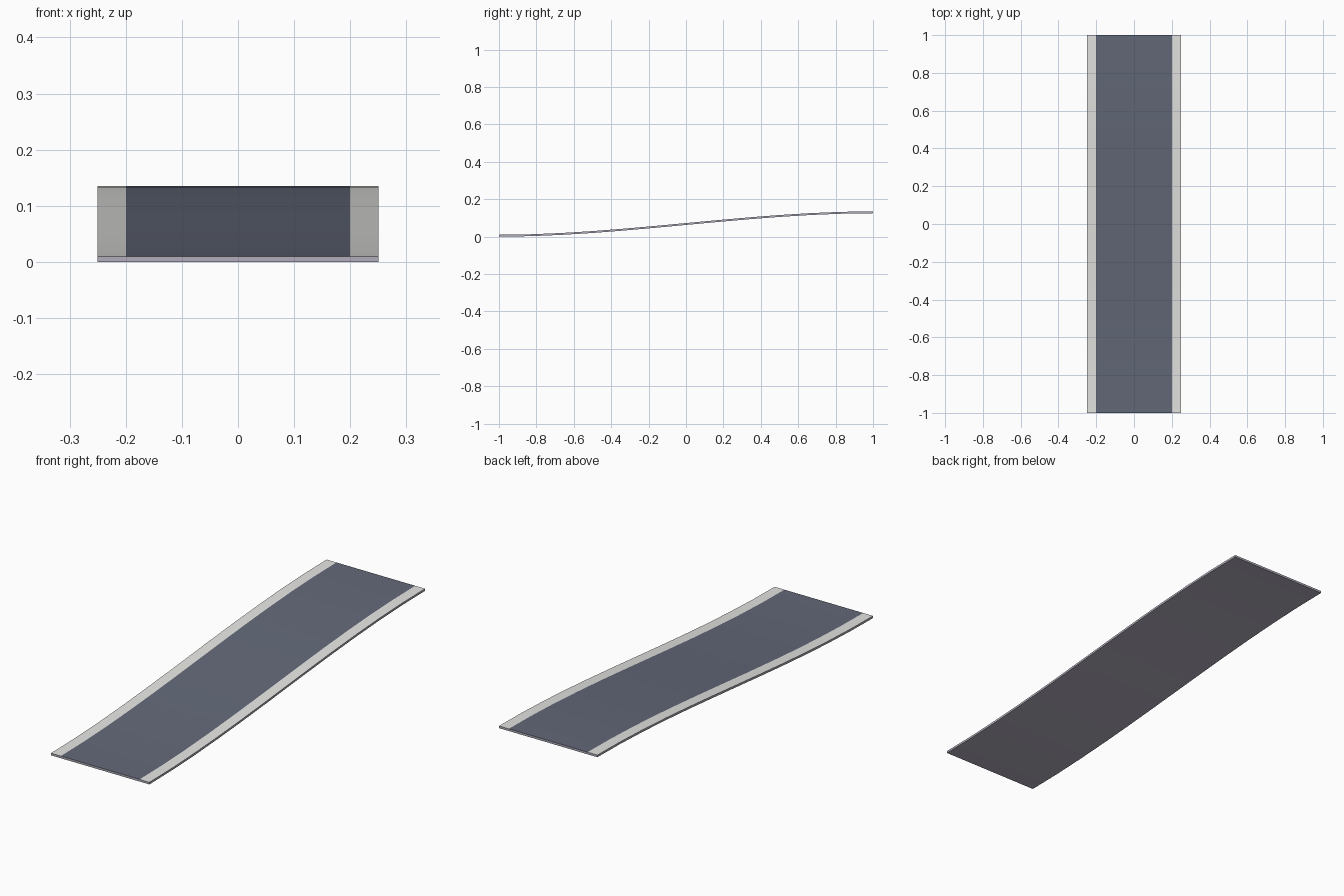
import bpy, bmesh, math

if "Cube" in bpy.data.objects:
    bpy.data.objects.remove(bpy.data.objects["Cube"])

SEG = 12          # segments along the slope
THICK = 0.01
RISE = 0.125
XS = [-0.25, -0.2, 0.2, 0.25]   # border | road | border


def material(name, rgb):
    m = bpy.data.materials.new(name)
    m.diffuse_color = (*rgb, 1)
    m.use_nodes = True
    m.node_tree.nodes["Principled BSDF"].inputs["Base Color"].default_value = m.diffuse_color
    return m


mats = [material("pale_border", (0.78, 0.78, 0.76)),
        material("blue_grey_road", (0.125, 0.14, 0.19)),
        material("lilac_grey_base", (0.44, 0.42, 0.50))]

# S-shaped slab: one cross-section swept along y
bm = bmesh.new()
top, bot = [], []
for i in range(SEG + 1):
    t = i / SEG
    y = -1 + 2 * t
    z = RISE * t * t * (3 - 2 * t)
    top.append([bm.verts.new((x, y, z + THICK)) for x in XS])
    bot.append([bm.verts.new((x, y, z)) for x in (XS[0], XS[-1])])


def face(verts, mat):
    f = bm.faces.new(verts)
    f.material_index = mat
    f.smooth = True


for i in range(SEG):
    a, b, c, d = top[i], top[i + 1], bot[i], bot[i + 1]
    # top strips
    for k in range(3):
        face((a[k], a[k + 1], b[k + 1], b[k]), 1 if k == 1 else 0)
    # underside and edges
    face((c[0], d[0], d[1], c[1]), 2)
    face((c[0], a[0], b[0], d[0]), 2)
    face((c[1], d[1], b[3], a[3]), 2)
# end caps
face((bot[0][0], bot[0][1], *reversed(top[0])), 2)
face((bot[-1][1], bot[-1][0], *top[-1]), 2)
bmesh.ops.recalc_face_normals(bm, faces=bm.faces)

mesh = bpy.data.meshes.new("sloped_road")
bm.to_mesh(mesh)
bm.free()
for m in mats:
    mesh.materials.append(m)
road = bpy.data.objects.new("sloped_road", mesh)
bpy.context.collection.objects.link(road)
bpy.context.view_layer.objects.active = road
road.select_set(True)
bpy.ops.object.shade_smooth_by_angle(angle=math.radians(30))
